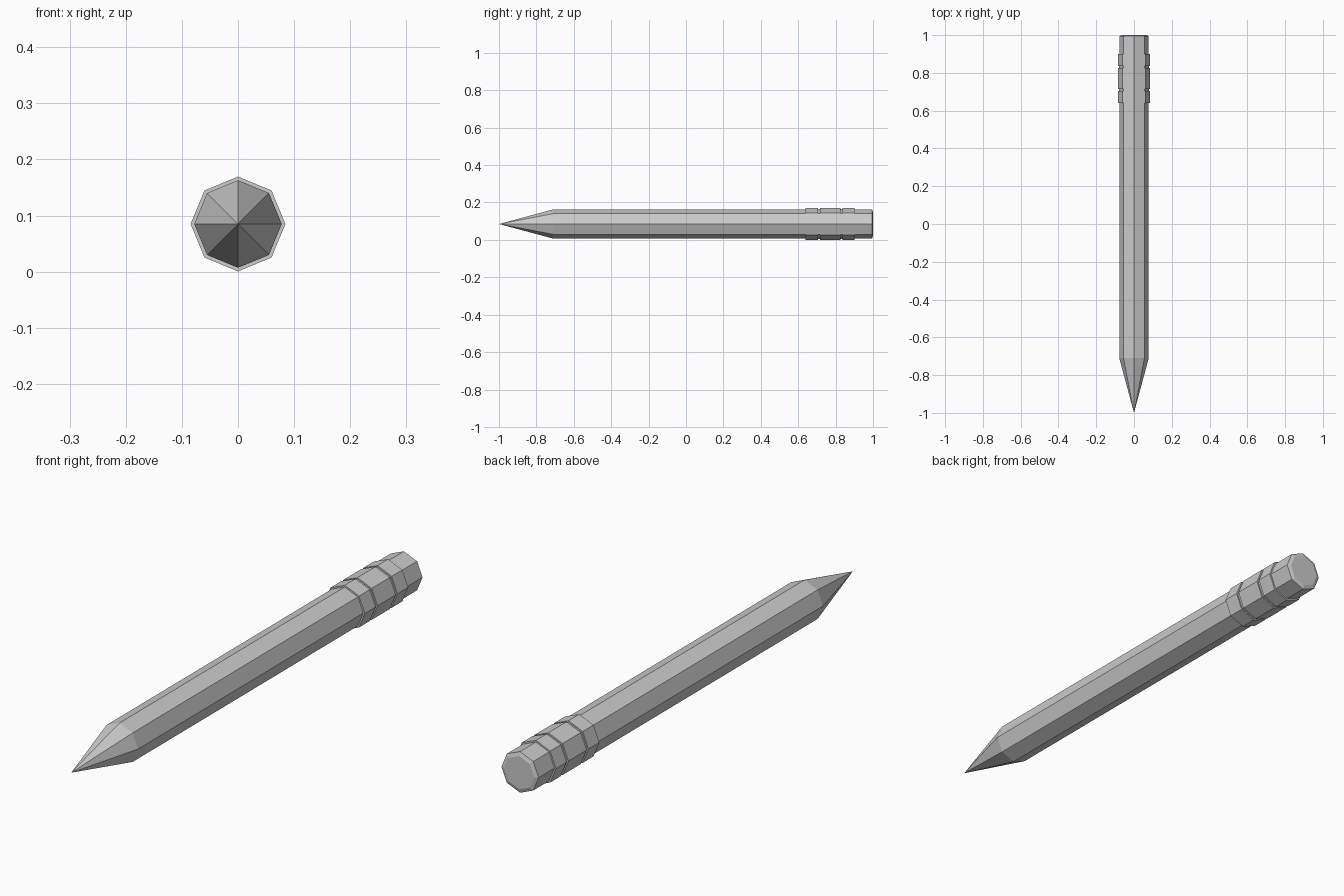
import bpy, bmesh
from math import sin, cos, tau

if "Cube" in bpy.data.objects:
    bpy.data.objects.remove(bpy.data.objects["Cube"])

SIDES = 8
CENTRE_Z = 0.085


def lathe(name, profile):
    """Spin (y, radius) points round the long axis; radius 0 makes a tip, or closes an end."""
    bm = bmesh.new()
    rings = []
    for y, r in profile:
        count = SIDES if r > 0 else 1
        rings.append([bm.verts.new((r * cos(tau * i / SIDES), y, CENTRE_Z + r * sin(tau * i / SIDES)))
                      for i in range(count)])
    for a, b in zip(rings, rings[1:]):
        for i in range(SIDES):
            j = (i + 1) % SIDES
            corners = [a[i % len(a)], a[j % len(a)], b[j % len(b)], b[i % len(b)]]
            bm.faces.new(list(dict.fromkeys(corners)))
    bmesh.ops.recalc_face_normals(bm, faces=bm.faces)
    # make sure open shells face outward
    f = max(bm.faces, key=lambda f: f.calc_area())
    c = f.calc_center_median()
    if f.normal.x * c.x + f.normal.z * (c.z - CENTRE_Z) < 0:
        bmesh.ops.reverse_faces(bm, faces=bm.faces)
    mesh = bpy.data.meshes.new(name)
    bm.to_mesh(mesh)
    bm.free()
    obj = bpy.data.objects.new(name, mesh)
    bpy.context.collection.objects.link(obj)
    return obj


BODY, BAND, GROOVE = 0.078, 0.0845, 0.079

# sharpened shaft
lathe("pencil_shaft", [(-1.0, 0), (-0.71, BODY), (0.64, BODY)])

# metal sleeve: three bands split by two grooves
ferrule = [(0.64, BODY)]
for start, end in ((0.64, 0.705), (0.716, 0.825), (0.836, 0.9)):
    if start > 0.64:
        ferrule.append((start, GROOVE))
    ferrule += [(start, BAND), (end, BAND)]
    if end < 0.9:
        ferrule.append((end, GROOVE))
ferrule.append((0.9, BODY))
lathe("ferrule", ferrule)

# eraser with a slightly bevelled end
lathe("eraser", [(0.9, BODY), (0.995, BODY), (1.0, 0.063), (1.0, 0)])
